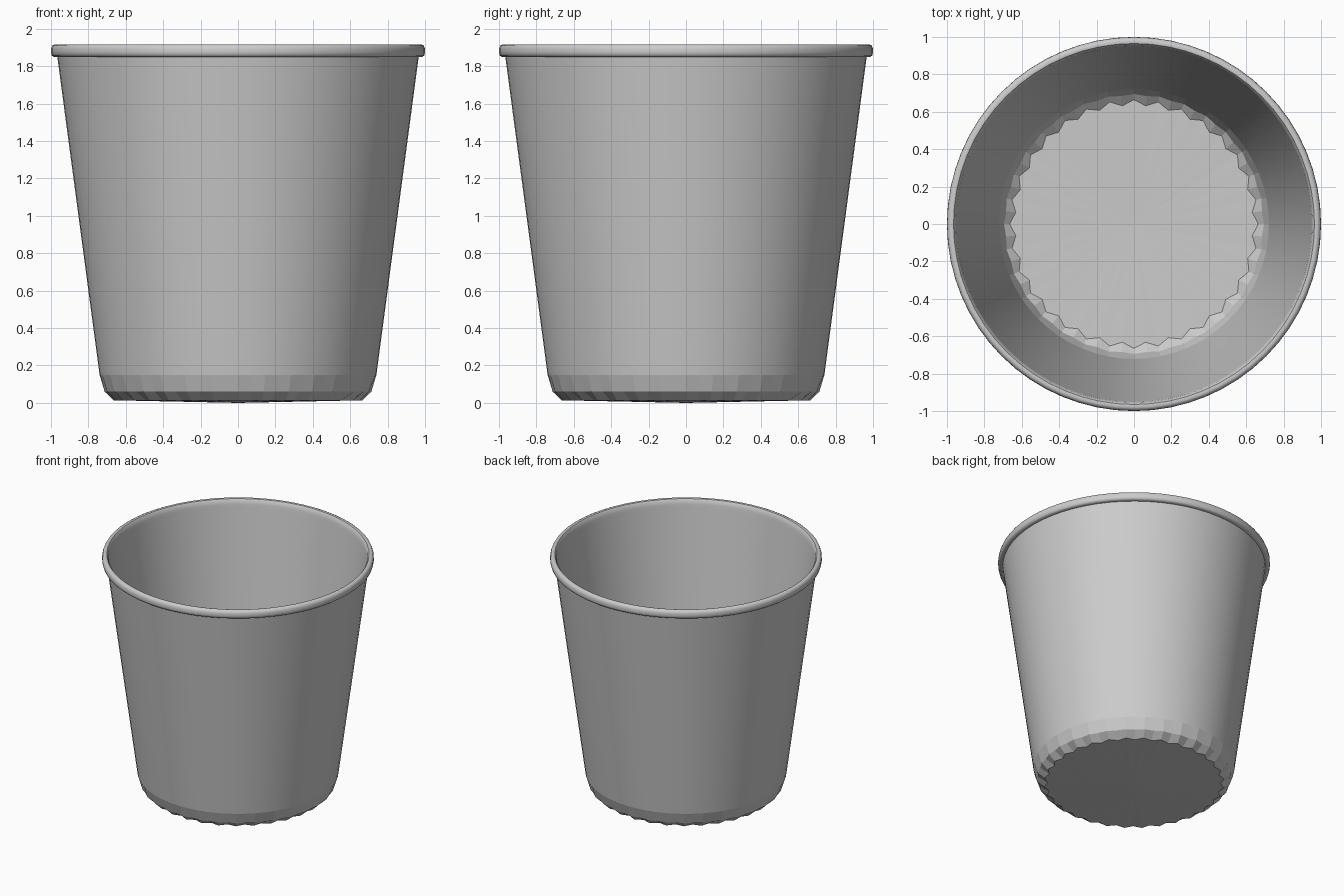
import bpy, bmesh, math

if "Cube" in bpy.data.objects:
    bpy.data.objects.remove(bpy.data.objects["Cube"])

SEG = 64  # 32 flutes around the crimped base

# (radius, height, radius drop on every second vertex), outside then over the rim and down inside
profile = [
    (0.665, 0.014, 0.03), (0.713, 0.06, 0.008), (0.74, 0.15, 0.0), (0.966, 1.85, 0.0),
    (0.985, 1.85, 0.0), (0.996, 1.858, 0.0), (1.0, 1.873, 0.0), (0.999, 1.895, 0.0),
    (0.993, 1.91, 0.0), (0.98, 1.917, 0.0), (0.965, 1.914, 0.0), (0.955, 1.9, 0.0),
    (0.95, 1.875, 0.0), (0.947, 1.85, 0.0),
    (0.721, 0.15, 0.0), (0.695, 0.065, 0.008), (0.665, 0.032, 0.03),
]

bm = bmesh.new()
rings = []
for r, z, drop in profile:
    ring = []
    for i in range(SEG):
        a = 2 * math.pi * i / SEG
        rad = r - drop * (i % 2)
        ring.append(bm.verts.new((rad * math.cos(a), rad * math.sin(a), z)))
    rings.append(ring)

# Walls and rolled rim
for a, b in zip(rings, rings[1:]):
    for i in range(SEG):
        j = (i + 1) % SEG
        bm.faces.new((a[i], a[j], b[j], b[i]))

# Underside and inner floor, fanned to the centre
under = bm.verts.new((0, 0, 0))
floor = bm.verts.new((0, 0, 0.02))
for i in range(SEG):
    j = (i + 1) % SEG
    bm.faces.new((under, rings[0][j], rings[0][i]))
    bm.faces.new((floor, rings[-1][i], rings[-1][j]))

bmesh.ops.recalc_face_normals(bm, faces=bm.faces)
# Smooth walls and rim, faceted crimped base
for f in bm.faces:
    f.smooth = f.calc_center_median().z > 0.15
for e in bm.edges:
    if len(e.link_faces) == 2 and e.calc_face_angle() > math.radians(40):
        e.smooth = False

mesh = bpy.data.meshes.new("cup")
bm.to_mesh(mesh)
bm.free()
cup = bpy.data.objects.new("cup", mesh)
bpy.context.collection.objects.link(cup)
